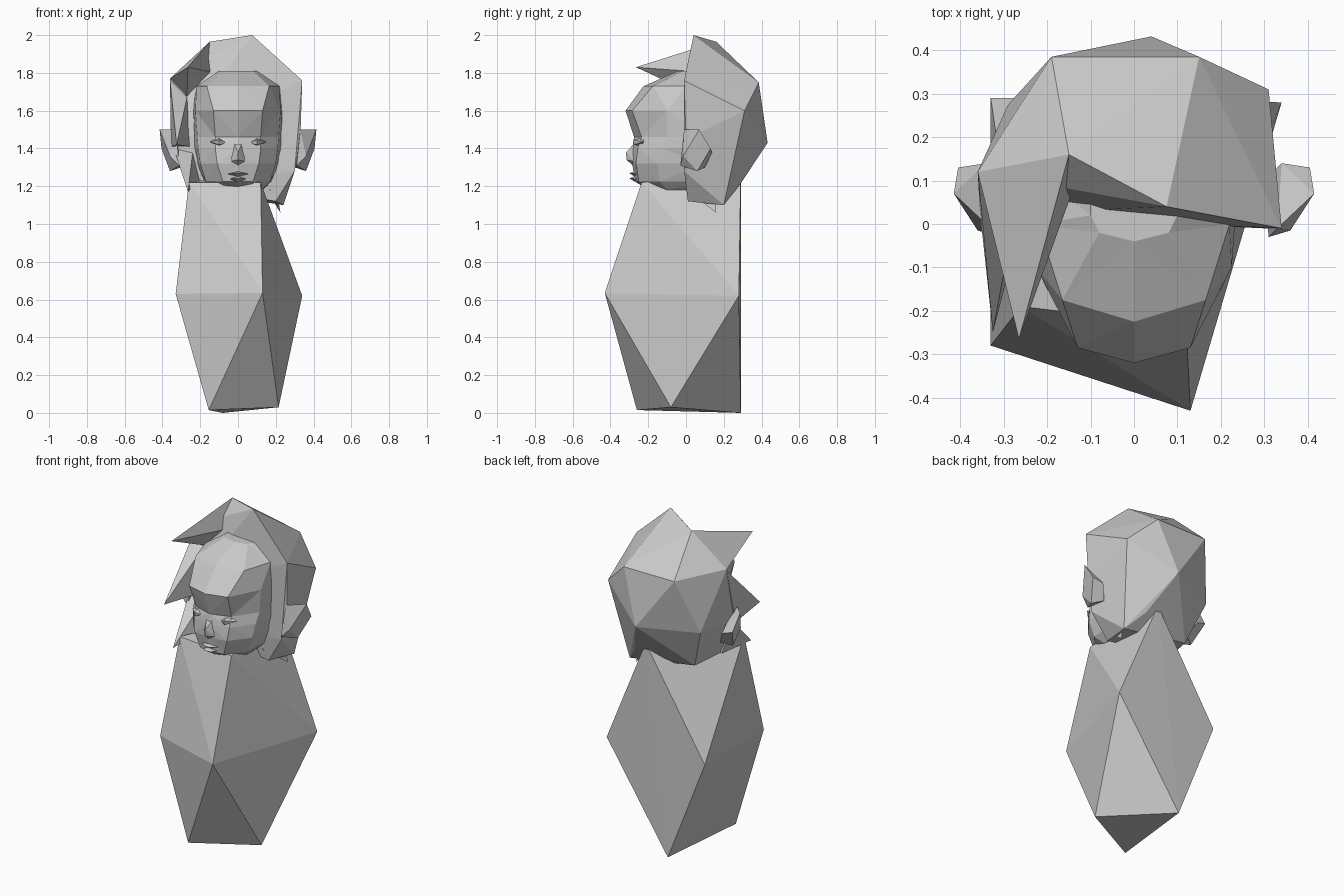
import bpy, bmesh


def finish(name, bm):
    bmesh.ops.recalc_face_normals(bm, faces=bm.faces)
    me = bpy.data.meshes.new(name)
    bm.to_mesh(me)
    bm.free()
    ob = bpy.data.objects.new(name, me)
    bpy.context.collection.objects.link(ob)
    return ob


def hull(name, pts):
    """Faceted solid wrapped around a few corner points."""
    bm = bmesh.new()
    for p in pts:
        bm.verts.new(p)
    res = bmesh.ops.convex_hull(bm, input=bm.verts)
    junk = [v for v in res["geom_interior"] if isinstance(v, bmesh.types.BMVert)]
    bmesh.ops.delete(bm, geom=junk, context='VERTS')
    return finish(name, bm)


def loft(name, rings):
    """Closed skin over rings of equal point count."""
    bm = bmesh.new()
    loops = [[bm.verts.new(p) for p in r] for r in rings]
    n = len(loops[0])
    for a, b in zip(loops, loops[1:]):
        for i in range(n):
            j = (i + 1) % n
            bm.faces.new((a[i], a[j], b[j], b[i]))
    bm.faces.new(loops[0])
    bm.faces.new(loops[-1])
    bmesh.ops.triangulate(bm, faces=bm.faces)
    return finish(name, bm)


# body: triangle foot, four-sided waist, triangle neck
hull("body", [
    (-.155, -.26, .015), (.215, -.08, .03), (-.08, .29, 0),
    (-.33, -.28, .63), (.13, -.43, .635), (.34, .28, .62), (-.33, .29, .63),
    (-.26, -.19, 1.22), (.12, -.235, 1.22), (.07, .29, 1.27)])

# head: half rings from the face centre to the back, mirrored
half_rings = [
    (1.18, [(0, -.2), (.07, -.18), (.13, -.1), (.13, .1)]),
    (1.225, [(0, -.27), (.08, -.25), (.17, -.14), (.18, .1)]),
    (1.32, [(0, -.285), (.11, -.265), (.2, -.15), (.22, .1)]),
    (1.4, [(0, -.285), (.12, -.255), (.21, -.13), (.24, .1)]),
    (1.46, [(0, -.275), (.12, -.235), (.215, -.1), (.24, .1)]),
    (1.6, [(0, -.32), (.13, -.285), (.225, -.1), (.24, .1)]),
    (1.73, [(0, -.225), (.165, -.175), (.22, 0), (.2, .1)]),
    (1.81, [(0, -.04), (.08, -.02), (.1, .02), (.1, .1)]),
]
rings = []
for z, half in half_rings:
    ring = [(x, y, z) for x, y in half]
    ring += [(-x, y, z) for x, y in reversed(half[1:])]
    rings.append(ring)
loft("head", rings)

# nose and lips
hull("nose", [(-.03, -.25, 1.45), (.03, -.25, 1.45), (0, -.318, 1.38), (0, -.315, 1.34),
              (-.045, -.27, 1.33), (.045, -.27, 1.33), (0, -.27, 1.3)])
for name, z, w in (("upper_lip", 1.265, .06), ("lower_lip", 1.238, .045)):
    hull(name, [(-w, -.26, z), (w, -.26, z), (-.02, -.3, z + .004), (.02, -.3, z + .004),
                (0, -.27, z + .015), (0, -.27, z - .015)])

# eyes and ears on both sides
for side, s in (("left", -1), ("right", 1)):
    hull(side + "_eye", [(s * .06, -.255, 1.43), (s * .15, -.225, 1.435), (s * .1, -.28, 1.445),
                         (s * .1, -.275, 1.42), (s * .1, -.22, 1.46), (s * .1, -.23, 1.41)])
    hull(side + "_ear", [(s * .33, -.01, 1.5), (s * .415, .07, 1.5), (s * .405, .13, 1.4),
                         (s * .34, .14, 1.38), (s * .36, .06, 1.28), (s * .31, -.03, 1.31),
                         (s * .36, -.015, 1.36), (s * .3, .1, 1.3)])

# hair: large faceted cap behind the face
hull("hair_cap", [
    (-.36, .12, 1.77), (-.15, .16, 1.965), (.075, .04, 2.0), (.34, -.01, 1.76),
    (.33, 0, 1.45), (.3, -.01, 1.28), (.2, .01, 1.12), (.24, .2, 1.1),
    (.31, .31, 1.6), (.15, .385, 1.75), (-.19, .385, 1.75), (.04, .432, 1.43),
    (-.29, .275, 1.42), (.15, .28, 1.2), (-.2, .2, 1.17),
    (-.35, .02, 1.42), (-.26, .02, 1.2)])

# pointed locks: tip first, then the root corners
locks = {
    "fringe_lock": [(-.265, -.265, 1.83), (-.36, .12, 1.77), (-.15, .16, 1.965),
                    (-.118, .14, 1.8), (-.27, .08, 1.67)],
    "temple_lock": [(-.325, -.25, 1.42), (-.36, .12, 1.76), (-.27, .05, 1.67),
                    (-.255, .02, 1.41), (-.355, .03, 1.41)],
    "jaw_lock": [(-.265, -.25, 1.17), (-.34, .02, 1.4), (-.24, .02, 1.38),
                 (-.2, .03, 1.23), (-.27, .04, 1.2)],
    "nape_lock": [(.225, .16, 1.06), (.13, .03, 1.21), (.17, .0, 1.18), (.2, .16, 1.2)],
}
for name, pts in locks.items():
    hull(name, pts)
